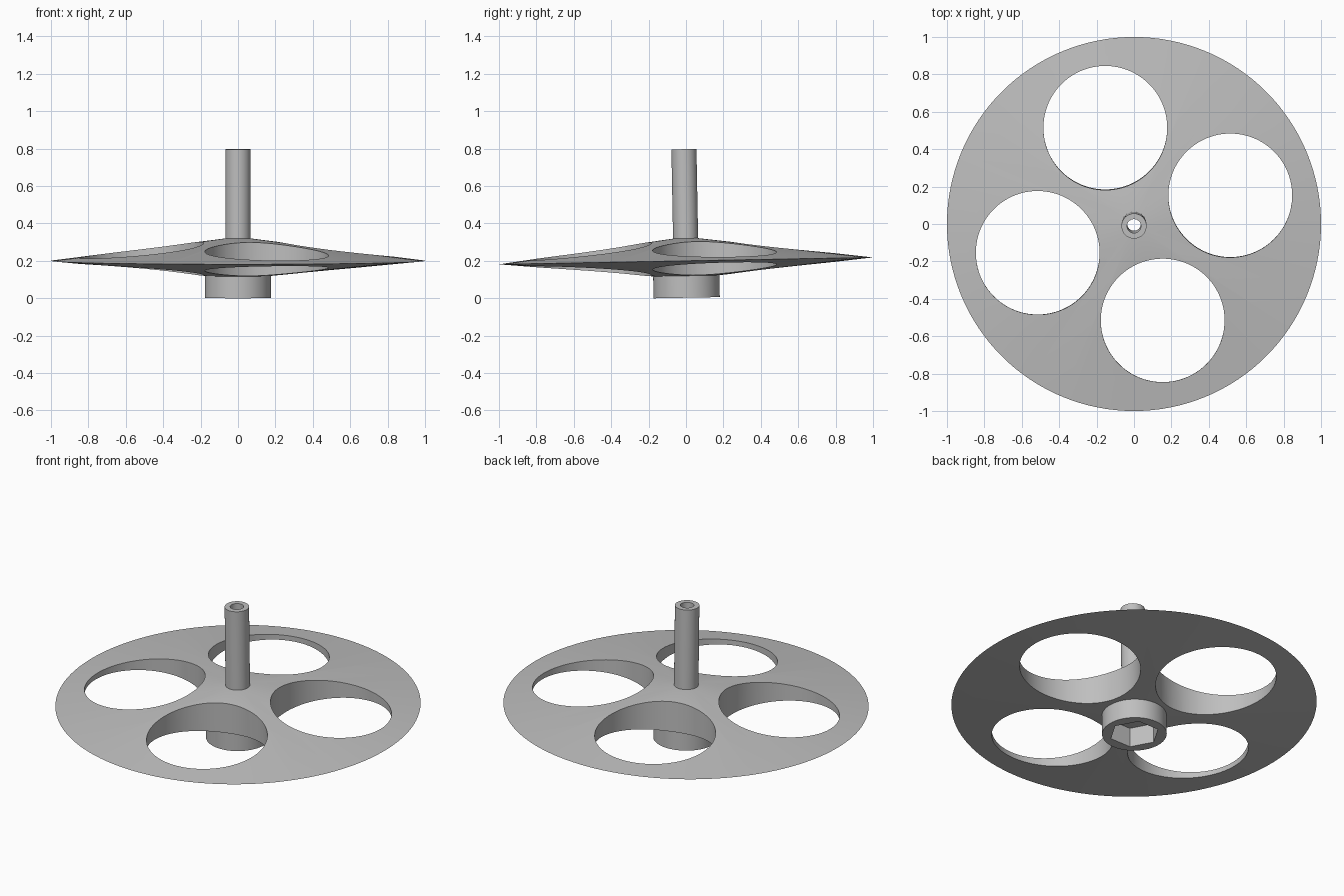
import bpy, bmesh, math

if "Cube" in bpy.data.objects:
    bpy.data.objects.remove(bpy.data.objects["Cube"], do_unlink=True)

PIVOT = 0.2        # height of the disc rim
TILT = 0.0185      # the whole spinner leans slightly about x
BORE, SHAFT, HUB = 0.037, 0.067, 0.177
LOW, HIGH = 0.12, 0.32   # underside and top of the disc body

steel = bpy.data.materials.new("steel_grey")
steel.use_nodes = True
grey = (0.52, 0.52, 0.52, 1)
steel.diffuse_color = grey
steel.node_tree.nodes["Principled BSDF"].inputs["Base Color"].default_value = grey


def lathe(name, profile, segments=128, centre=(0, 0)):
    """Revolve a closed (radius, height) loop about a vertical axis."""
    bm = bmesh.new()
    rings = []
    for i in range(segments):
        a = math.tau * i / segments
        rings.append([bm.verts.new((centre[0] + r * math.cos(a),
                                    centre[1] + r * math.sin(a), z - PIVOT))
                      for r, z in profile])
    n = len(profile)
    for i in range(segments):
        p, q = rings[i], rings[(i + 1) % segments]
        for j in range(n):
            k = (j + 1) % n
            if profile[j][0] or profile[k][0]:
                bm.faces.new((p[j], q[j], q[k], p[k]))
    bmesh.ops.remove_doubles(bm, verts=bm.verts, dist=1e-6)
    bmesh.ops.recalc_face_normals(bm, faces=bm.faces)
    mesh = bpy.data.meshes.new(name)
    bm.to_mesh(mesh)
    bm.free()
    mesh.materials.append(steel)
    ob = bpy.data.objects.new(name, mesh)
    bpy.context.collection.objects.link(ob)
    ob.location.z = PIVOT
    ob.rotation_euler.x = TILT
    return ob


def solid(name, radius, low, high, **kw):
    return lathe(name, [(0, low), (radius, low), (radius, high), (0, high)], **kw)


def activate(ob):
    bpy.ops.object.select_all(action='DESELECT')
    ob.select_set(True)
    bpy.context.view_layer.objects.active = ob


def cut(ob, cutter):
    cutter.hide_render = True
    bpy.context.view_layer.update()
    mod = ob.modifiers.new("cut", 'BOOLEAN')
    mod.operation = 'DIFFERENCE'
    mod.solver = 'EXACT'
    mod.object = cutter
    activate(ob)
    bpy.ops.object.modifier_apply(modifier=mod.name)
    bpy.data.objects.remove(cutter, do_unlink=True)


# Double-cone disc with a central bore and four round openings
disc = lathe("disc", [(BORE, LOW), (HUB, LOW), (1, PIVOT), (SHAFT, HIGH), (BORE, HIGH)])
for i in range(4):
    a = math.radians(16.6) + i * math.pi / 2
    spot = (0.537 * math.cos(a), 0.537 * math.sin(a))
    cut(disc, solid("opening_cutter", 0.331, -0.2, 0.7, centre=spot))

# Hollow shaft on top
shaft = lathe("shaft", [(BORE, HIGH), (SHAFT, HIGH), (SHAFT, 0.797), (BORE, 0.797)])

# Hub below with a hexagonal socket
hub = solid("hub", HUB, 0.003, LOW)
cut(hub, solid("socket_cutter", 0.137, -0.1, 0.2, segments=6))

for ob in (disc, shaft, hub):
    activate(ob)
    bpy.ops.object.shade_smooth_by_angle(angle=math.radians(8))
